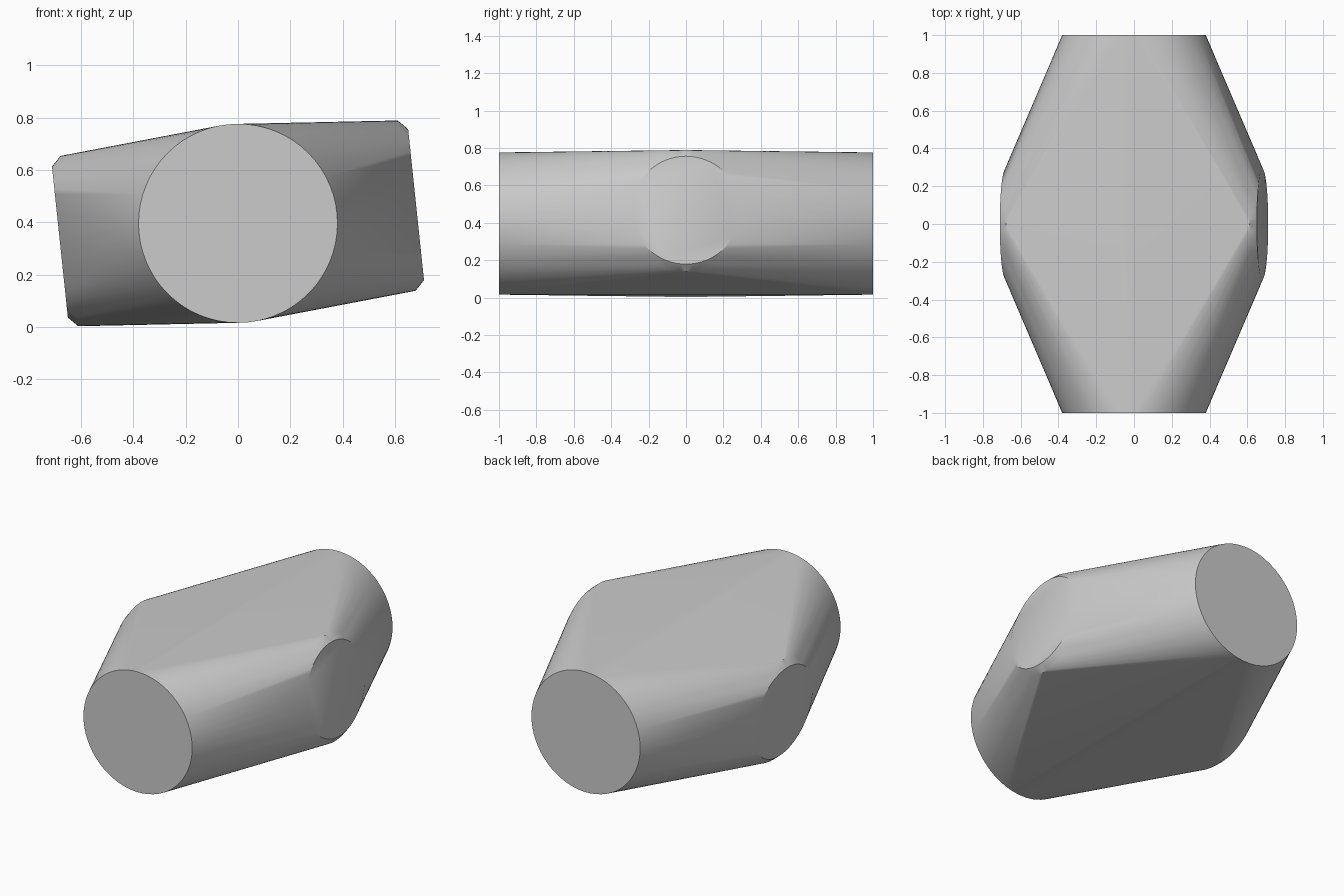
import bpy, bmesh, math
from mathutils import Vector

cube = bpy.data.objects.get("Cube")
if cube:
    bpy.data.objects.remove(cube, do_unlink=True)

SEGMENTS = 64
CENTRE = Vector((0, 0, 0.396))
TILT = math.radians(6)


def ring(bm, axis, distance, radius):
    """Add a circle of vertices around an axis that passes through the centre."""
    side = axis.orthogonal().normalized()
    up = axis.cross(side)
    for i in range(SEGMENTS):
        a = math.tau * i / SEGMENTS
        bm.verts.new(CENTRE + axis * distance
                     + (side * math.cos(a) + up * math.sin(a)) * radius)


bm = bmesh.new()
long_axis = Vector((0, 1, 0))
cross_axis = Vector((math.cos(TILT), 0, math.sin(TILT)))
for sign in (-1, 1):
    ring(bm, long_axis, sign, 0.38)               # large round ends
    ring(bm, cross_axis, sign * 0.684, 0.29)      # small tilted ends
    ring(bm, cross_axis, sign * 0.648, 0.327)     # chamfer behind them

# Skin stretched over both crossing cylinders
hull = bmesh.ops.convex_hull(bm, input=bm.verts[:])
bmesh.ops.delete(bm, geom=[v for v in bm.verts if not v.link_faces], context='VERTS')
bmesh.ops.dissolve_limit(bm, angle_limit=math.radians(0.1),
                         verts=bm.verts[:], edges=bm.edges[:])
bmesh.ops.recalc_face_normals(bm, faces=bm.faces[:])

mesh = bpy.data.meshes.new("hull_body")
bm.to_mesh(mesh)
bm.free()
body = bpy.data.objects.new("hull_body", mesh)
bpy.context.collection.objects.link(body)

# Plain grey
colour = (0.6, 0.6, 0.6, 1)
grey = bpy.data.materials.new("plain_grey")
grey.use_nodes = True
grey.diffuse_color = colour
grey.node_tree.nodes["Principled BSDF"].inputs["Base Color"].default_value = colour
mesh.materials.append(grey)

bpy.ops.object.select_all(action='DESELECT')
body.select_set(True)
bpy.context.view_layer.objects.active = body
bpy.ops.object.shade_smooth_by_angle(angle=math.radians(30))
